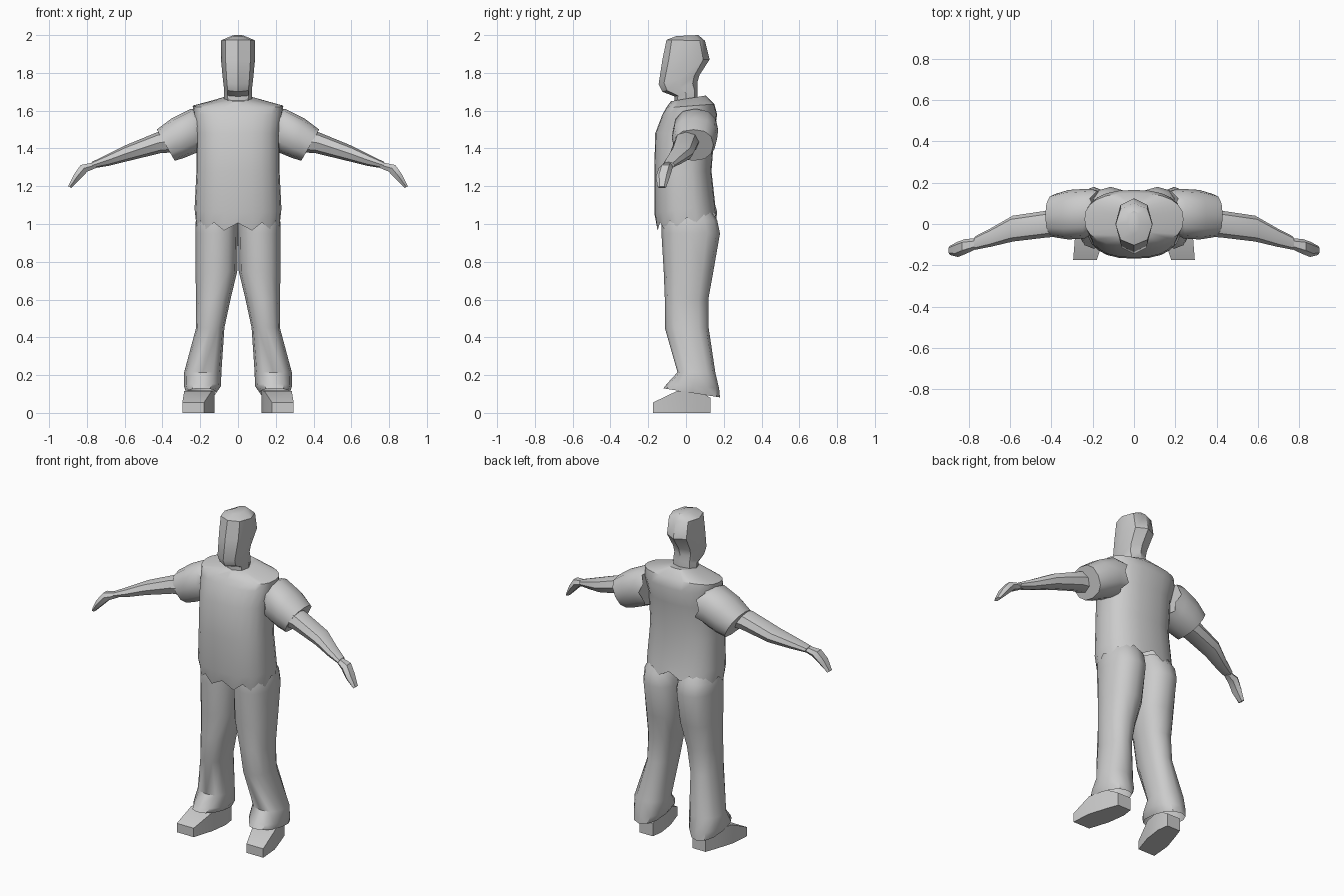
import bpy, bmesh, math
from mathutils import Vector

if "Cube" in bpy.data.objects:
    bpy.data.objects.remove(bpy.data.objects["Cube"])


def loft(name, rings, n, p=1.0, mirror=False, caps=(True, True), zig=None, turn=0.0, angle=40):
    """Skin a row of rings (centre, half axis u, half axis v); zig = {ring: jag vector}."""
    bm = bmesh.new()
    rows = []
    for k, (c, u, v) in enumerate(rings):
        row = []
        for i in range(n):
            a = 2 * math.pi * (i + turn) / n
            ca, sa = math.cos(a), math.sin(a)
            ca = math.copysign(abs(ca) ** p, ca)
            sa = math.copysign(abs(sa) ** p, sa)
            co = Vector(c) + Vector(u) * ca + Vector(v) * sa
            if zig and k in zig:
                co += Vector(zig[k]) * (-1) ** i
            row.append(bm.verts.new(co))
        rows.append(row)
    for a, b in zip(rows, rows[1:]):
        for i in range(n):
            j = (i + 1) % n
            bm.faces.new((a[i], a[j], b[j], b[i]))
    if caps[0]:
        bm.faces.new(rows[0][::-1])
    if caps[1]:
        bm.faces.new(rows[-1])
    bmesh.ops.recalc_face_normals(bm, faces=bm.faces)
    me = bpy.data.meshes.new(name)
    bm.to_mesh(me)
    bm.free()
    ob = bpy.data.objects.new(name, me)
    bpy.context.collection.objects.link(ob)
    if mirror:
        ob.modifiers.new("Mirror", 'MIRROR')
    for o in bpy.context.selected_objects:
        o.select_set(False)
    ob.select_set(True)
    bpy.context.view_layer.objects.active = ob
    bpy.ops.object.shade_smooth_by_angle(angle=math.radians(angle))
    return ob


def level(x0, x1, y0, y1, z0, z1=None):
    """Roughly horizontal ring; z0 is the front height, z1 the back height."""
    z1 = z0 if z1 is None else z1
    return (((x0 + x1) / 2, (y0 + y1) / 2, (z0 + z1) / 2),
            ((x1 - x0) / 2, 0, 0), (0, (y1 - y0) / 2, (z1 - z0) / 2))


def limb(top, bottom, y0, y1):
    """Ring across an arm, from its top and bottom (x, z) points."""
    return (((top[0] + bottom[0]) / 2, (y0 + y1) / 2, (top[1] + bottom[1]) / 2),
            (0, (y1 - y0) / 2, 0),
            ((top[0] - bottom[0]) / 2, 0, (top[1] - bottom[1]) / 2))


# Head and neck
loft("head", [level(-w, w, *r) for w, *r in (
    (.07, -.06, .06, 1.60, 1.60),
    (.075, -.06, .062, 1.675, 1.71),
    (.075, -.125, .06, 1.70, 1.75),
    (.08, -.145, .072, 1.74, 1.79),
    (.09, -.125, .125, 1.87, 1.87),
    (.089, -.103, .10, 1.975, 1.97),
    (.03, -.05, .065, 1.995, 2.0))], 8, 0.9)

# Shirt body with a ragged open hem
loft("shirt", [level(-w, w, *r) for w, *r in (
    (.225, -.155, .165, .985, 1.045),
    (.23, -.168, .155, 1.06, 1.10),
    (.22, -.168, .135, 1.28, 1.28),
    (.22, -.163, .15, 1.48, 1.48),
    (.235, -.125, .165, 1.58, 1.58),
    (.24, -.105, .15, 1.615, 1.635),
    (.08, -.08, .105, 1.65, 1.68))], 24, 0.82, caps=(False, True), zig={0: (0, 0, .02)})

# Short sleeves
loft("sleeve", [
    limb((.20, 1.60), (.18, 1.40), -.04, .17),
    limb((.25, 1.61), (.225, 1.375), -.07, .17),
    limb((.35, 1.56), (.285, 1.35), -.075, .165),
    limb((.43, 1.50), (.335, 1.335), -.065, .145)],
    12, 0.85, True, zig={0: (.015, 0, 0)})

# Bare arms
loft("arm", [
    limb((.36, 1.50), (.33, 1.38), -.06, .075),
    limb((.43, 1.485), (.41, 1.375), -.065, .065),
    limb((.60, 1.415), (.575, 1.335), -.085, .04),
    limb((.70, 1.365), (.685, 1.308), -.11, -.02),
    limb((.775, 1.328), (.765, 1.295), -.125, -.06)], 8, 0.95, True)

# Hands
loft("hand", [
    limb((.755, 1.33), (.75, 1.295), -.115, -.07),
    limb((.835, 1.315), (.795, 1.275), -.145, -.072),
    limb((.87, 1.265), (.835, 1.235), -.16, -.085),
    limb((.90, 1.20), (.882, 1.19), -.15, -.105)], 6, 0.9, True)

# Trouser legs with flared cuffs
loft("trouser_leg", [level(*r) for r in (
    (.0, .20, -.12, .13, 1.08, 1.08),
    (.0, .225, -.13, .165, 1.0, 1.02),
    (.0, .226, -.13, .18, .95, .95),
    (.004, .225, -.118, .145, .75, .75),
    (.04, .222, -.112, .118, .6, .6),
    (.072, .222, -.112, .12, .45, .45),
    (.088, .285, -.045, .155, .215, .215),
    (.09, .286, -.10, .175, .155, .13),
    (.115, .275, -.12, .18, .13, .082))], 12, 0.85, True, caps=(True, False))

# Shoes, turned slightly outward
loft("shoe", [
    (((a + b) / 2, y, h / 2), ((b - a) / 2, 0, 0), (0, s, h / 2)) for a, b, y, h, s in (
        (.135, .225, .13, .08, 0),
        (.125, .25, .06, .12, 0),
        (.14, .285, -.05, .115, 0),
        (.18, .295, -.175, .055, 0))], 4, 0.01, True, turn=0.5, angle=30)
